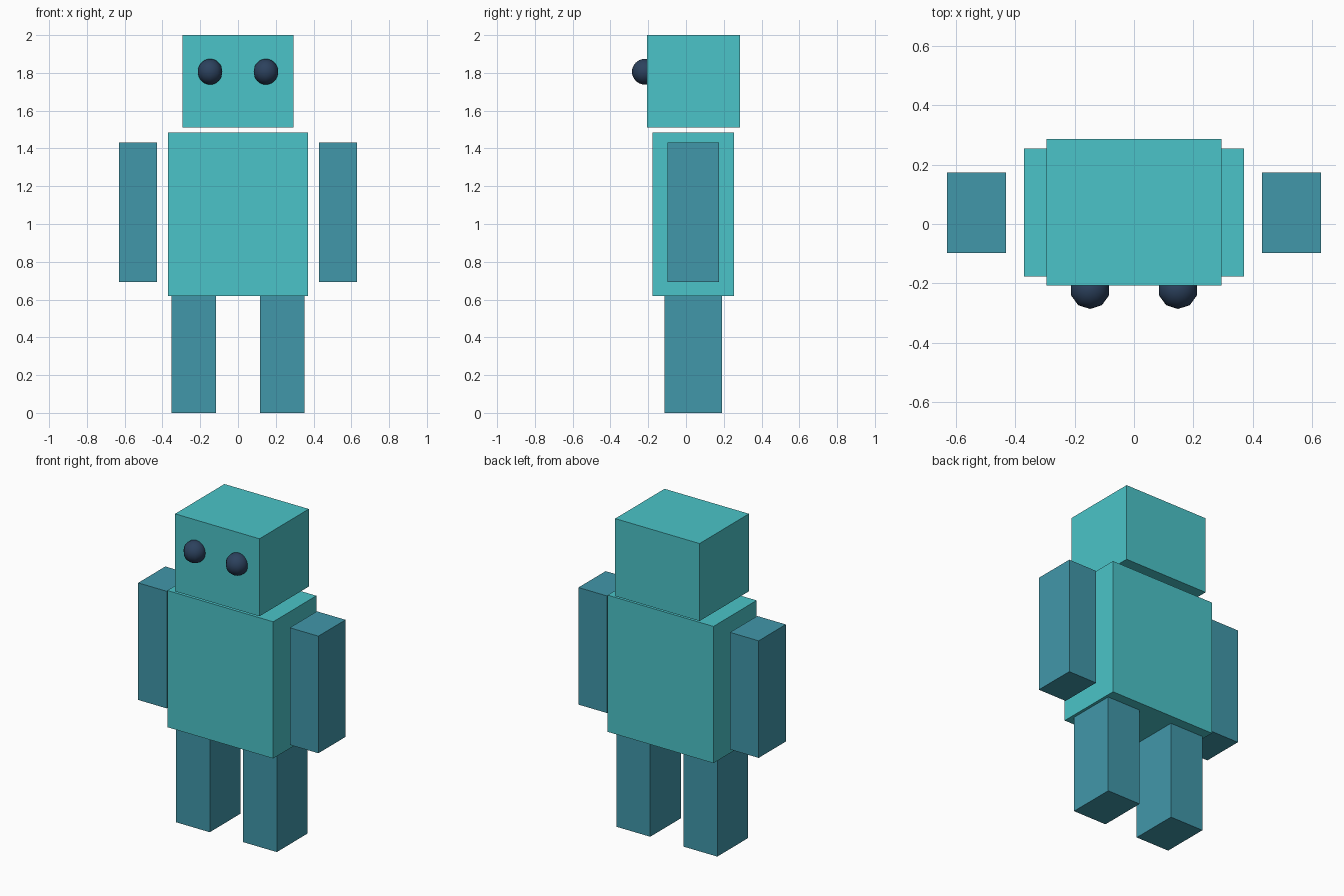
import bpy
import bmesh
import math
from mathutils import Matrix

cube = bpy.data.objects.get("Cube")
if cube:
    bpy.data.objects.remove(cube, do_unlink=True)


def make_material(name, rgb):
    mat = bpy.data.materials.new(name)
    mat.use_nodes = True
    color = (*rgb, 1)
    mat.diffuse_color = color
    mat.node_tree.nodes["Principled BSDF"].inputs["Base Color"].default_value = color
    return mat


def add_object(name, bm, mat):
    mesh = bpy.data.meshes.new(name)
    bm.to_mesh(mesh)
    bm.free()
    mesh.materials.append(mat)
    obj = bpy.data.objects.new(name, mesh)
    bpy.context.collection.objects.link(obj)
    return obj


def box(name, x, y, z, mat):
    """Box spanning the (low, high) range on each axis."""
    spans = (x, y, z)
    center = Matrix.Translation([(a + b) / 2 for a, b in spans])
    size = Matrix.Diagonal([b - a for a, b in spans] + [1])
    bm = bmesh.new()
    bmesh.ops.create_cube(bm, size=1, matrix=center @ size)
    return add_object(name, bm, mat)


def ball(name, center, radius, mat):
    bm = bmesh.new()
    bmesh.ops.create_uvsphere(bm, u_segments=10, v_segments=16, radius=radius,
                              matrix=Matrix.Translation(center))
    for face in bm.faces:
        face.smooth = True
    return add_object(name, bm, mat)


light_teal = make_material("light teal", (0.07, 0.55, 0.58))
blue_teal = make_material("blue teal", (0.053, 0.31, 0.40))
dark_navy = make_material("dark navy", (0.025, 0.053, 0.11))

# Head and torso, with a small gap between them
box("head", (-0.295, 0.295), (-0.207, 0.286), (1.51, 2.0), light_teal)
box("torso", (-0.37, 0.37), (-0.177, 0.254), (0.62, 1.484), light_teal)

# Paired limbs and eyes
for side, s in (("left", 1), ("right", -1)):
    arm_x = sorted((s * 0.43, s * 0.63))
    leg_x = sorted((s * 0.117, s * 0.352))
    box(side + "_arm", arm_x, (-0.097, 0.174), (0.692, 1.432), blue_teal)
    box(side + "_leg", leg_x, (-0.115, 0.19), (0, 0.62), blue_teal)
    ball(side + "_eye", (s * 0.148, -0.218, 1.806), 0.068, dark_navy)
